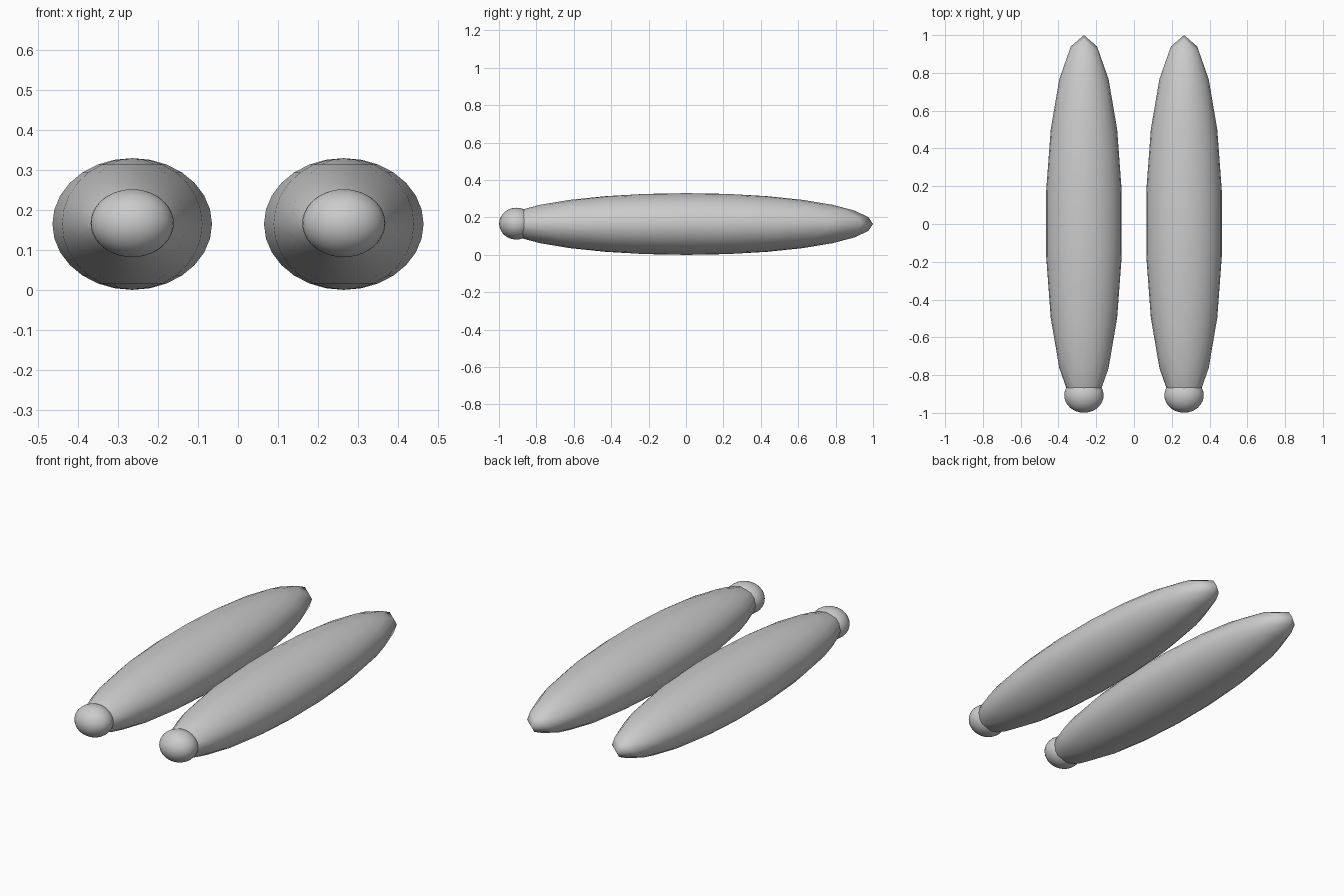
import bpy

cube = bpy.data.objects.get("Cube")
if cube:
    bpy.data.objects.remove(cube, do_unlink=True)

grey = bpy.data.materials.new("plain grey")
grey.use_nodes = True
colour = (0.6, 0.6, 0.6, 1)
grey.diffuse_color = colour
grey.node_tree.nodes["Principled BSDF"].inputs["Base Color"].default_value = colour


def ellipsoid(name, centre, radii, segments, rings):
    bpy.ops.mesh.primitive_uv_sphere_add(segments=segments, ring_count=rings, radius=1)
    ob = bpy.context.object
    ob.name = name
    ob.data.transform(ob.matrix_world.Diagonal((*radii, 1)))
    ob.location = centre
    ob.data.materials.append(grey)
    bpy.ops.object.shade_smooth()
    return ob


MID_X, MID_Z = 0.265, 0.165
for side, sign in (("left", 1), ("right", -1)):
    # long float lying front to back, pointed at its 18-sided ends
    ellipsoid(side + "_float", (sign * MID_X, 0.002, MID_Z), (0.203, 0.998, 0.165), 18, 14)
    # rounded cap over the front tip
    ellipsoid(side + "_front_cap", (sign * MID_X, -0.907, MID_Z + 0.002), (0.104, 0.092, 0.085), 32, 20)
